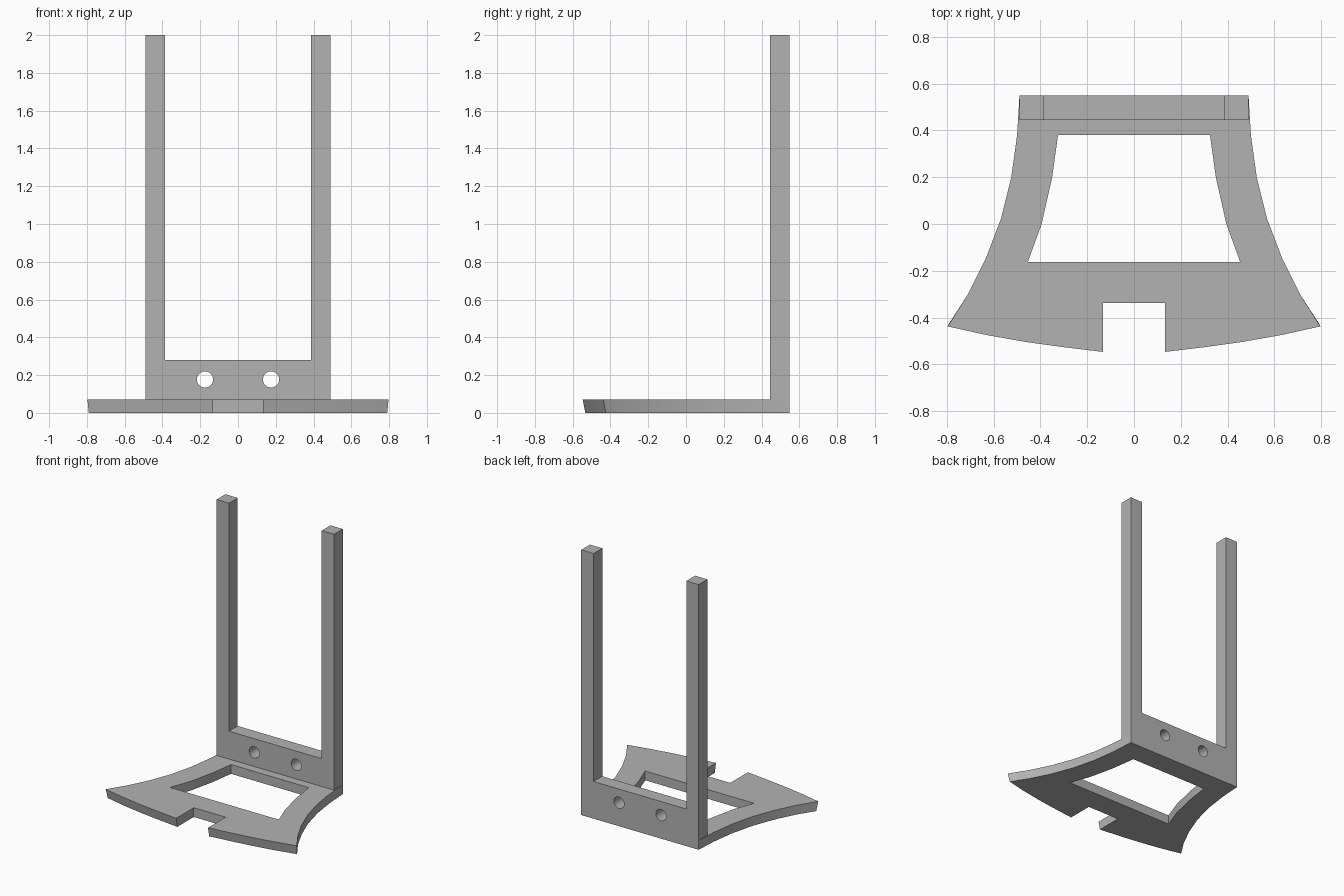
import bpy, bmesh, math
from mathutils import Vector

if "Cube" in bpy.data.objects:
    bpy.data.objects.remove(bpy.data.objects["Cube"])

grey = bpy.data.materials.new("plain grey")
grey.diffuse_color = (0.45, 0.45, 0.45, 1)
grey.use_nodes = True
grey.node_tree.nodes["Principled BSDF"].inputs["Base Color"].default_value = grey.diffuse_color


def plate(name, loops, place, thickness, adjust=None):
    """Extrude a flat outline with holes; the first loop is the outer edge."""
    bm = bmesh.new()
    for loop in loops:
        vs = [bm.verts.new(place(a, b)) for a, b in loop]
        for i, v in enumerate(vs):
            bm.edges.new((v, vs[(i + 1) % len(vs)]))
    bmesh.ops.triangle_fill(bm, use_beauty=True, use_dissolve=False, edges=bm.edges[:])
    ext = bmesh.ops.extrude_face_region(bm, geom=bm.faces[:], use_keep_orig=True)
    moved = [g for g in ext["geom"] if isinstance(g, bmesh.types.BMVert)]
    bmesh.ops.translate(bm, vec=Vector(thickness), verts=moved)
    if adjust:
        for v in bm.verts:
            adjust(v)
    bmesh.ops.recalc_face_normals(bm, faces=bm.faces[:])
    mesh = bpy.data.meshes.new(name)
    bm.to_mesh(mesh)
    bm.free()
    mesh.materials.append(grey)
    obj = bpy.data.objects.new(name, mesh)
    bpy.context.collection.objects.link(obj)
    bpy.context.view_layer.objects.active = obj
    obj.select_set(True)
    bpy.ops.object.shade_smooth_by_angle(angle=math.radians(30))
    obj.select_set(False)


def mirrored(half):
    """Close a right-hand half outline with its mirror image."""
    return half + [(-x, y) for x, y in reversed(half)]


def circle(cx, cy, r, n=32):
    return [(cx + r * math.cos(2 * math.pi * i / n),
             cy + r * math.sin(2 * math.pi * i / n)) for i in range(n)]


BASE_H = 0.07

# Flared base with a window and a front notch
base_edge = mirrored([
    (0.49, 0.549), (0.50, 0.38), (0.525, 0.20), (0.57, 0.02), (0.635, -0.15),
    (0.71, -0.30), (0.797, -0.438), (0.63, -0.475), (0.46, -0.505),
    (0.30, -0.527), (0.133, -0.547), (0.133, -0.338)])
window = mirrored([(0.325, 0.38), (0.35, 0.20), (0.395, 0.0), (0.454, -0.162)])


def lean_front(v):
    # Front edge tapers inward toward the floor
    if v.co.z < 0.01 and v.co.y < -0.4:
        v.co.y += 0.014
        if abs(v.co.x) > 0.75:
            v.co.x -= math.copysign(0.007, v.co.x)


plate("base_plate", [base_edge, window], lambda x, y: (x, y, 0),
      (0, 0, BASE_H), lean_front)

# Upright frame: two posts joined by a drilled crossbar
frame_edge = mirrored([(0.49, BASE_H), (0.49, 2.0), (0.387, 2.0), (0.387, 0.28)])
plate("upright_frame",
      [frame_edge, circle(0.175, 0.177, 0.043), circle(-0.175, 0.177, 0.043)],
      lambda x, z: (x, 0.445, z), (0, 0.104, 0))
